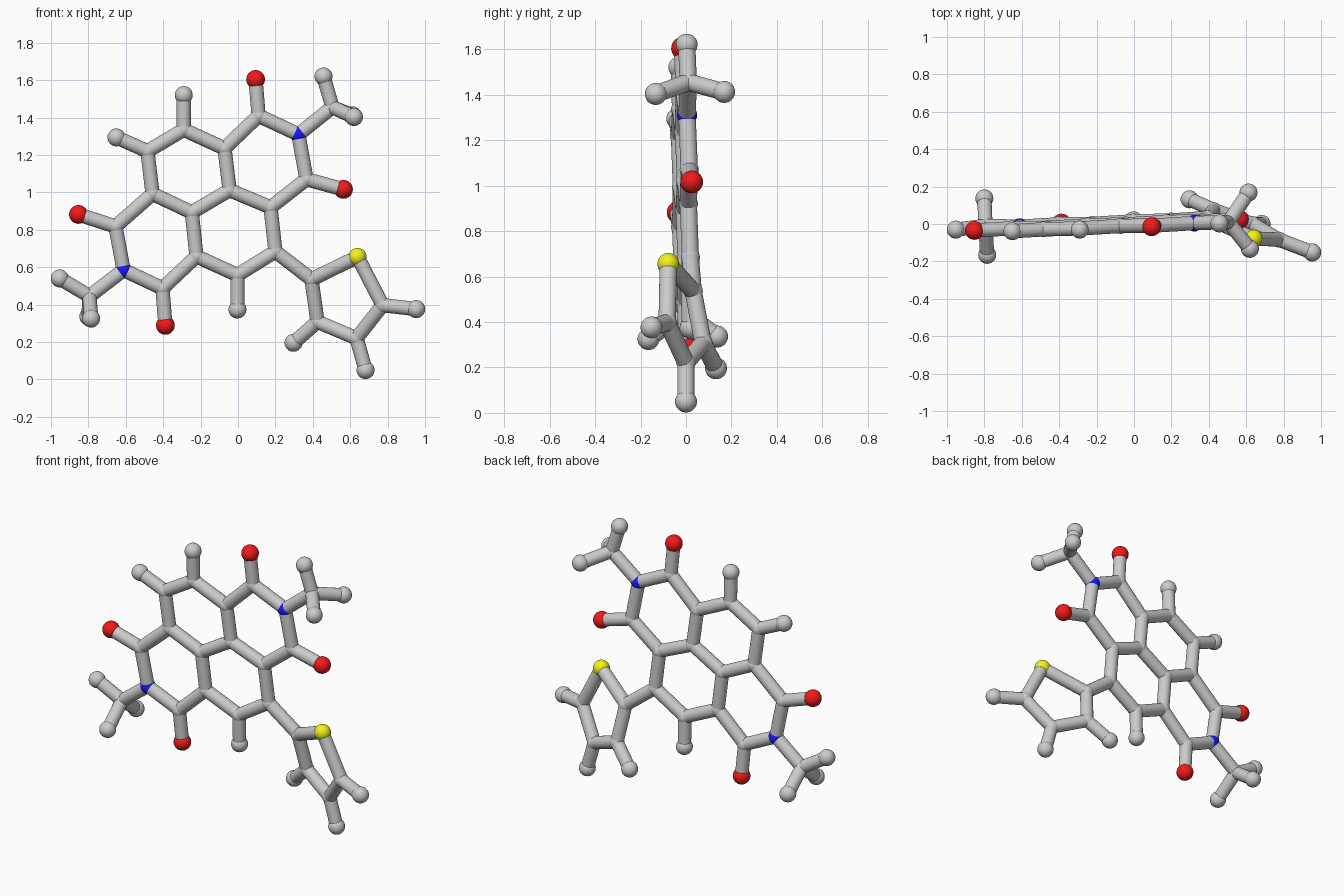
import bpy, bmesh, math
from mathutils import Vector, Matrix

if "Cube" in bpy.data.objects:
    bpy.data.objects.remove(bpy.data.objects["Cube"])

STICK, JOINT, BALL = 0.038, 0.042, 0.048


def flat(x, z):
    # fused ring system lies in one slightly tilted plane
    return Vector((x, 0.032 + 0.045 * x - 0.032 * z, z))


def mat(name, col):
    m = bpy.data.materials.new(name)
    m.diffuse_color = col
    m.use_nodes = True
    m.node_tree.nodes["Principled BSDF"].inputs["Base Color"].default_value = m.diffuse_color
    return m


def finish(name, bm, material=None):
    me = bpy.data.meshes.new(name)
    bm.to_mesh(me)
    bm.free()
    ob = bpy.data.objects.new(name, me)
    bpy.context.collection.objects.link(ob)
    if material:
        me.materials.append(material)
    bpy.ops.object.select_all(action='DESELECT')
    ob.select_set(True)
    bpy.context.view_layer.objects.active = ob
    bpy.ops.object.shade_smooth_by_angle(angle=math.radians(35))


def balls(name, keys, r, material=None):
    bm = bmesh.new()
    for k in keys:
        bmesh.ops.create_uvsphere(bm, u_segments=28, v_segments=18, radius=r,
                                  matrix=Matrix.Translation(P[k]))
    finish(name, bm, material)


def sticks(name, chains):
    bm = bmesh.new()
    for chain in chains:
        ks = chain.split()
        for a, b in zip(ks, ks[1:]):
            d = P[b] - P[a]
            m = (Matrix.Translation((P[a] + P[b]) / 2)
                 @ d.to_track_quat('Z', 'Y').to_matrix().to_4x4())
            bmesh.ops.create_cone(bm, cap_ends=True, segments=28, radius1=STICK,
                                  radius2=STICK, depth=d.length, matrix=m)
    finish(name, bm)


# atoms in the flat core
P = {k: flat(*v) for k, v in {
    'c1': (-.29, 1.335), 'c2': (-.484, 1.22), 'c3': (-.457, .992), 'c4': (-.247, .893),
    'c5': (-.045, 1.012), 'c6': (-.072, 1.235), 'c7': (.174, .92), 'c8': (.20, .684),
    'c9': (-.003, .558), 'c10': (-.222, .658),
    'c11': (.11, 1.41), 'c12': (.366, 1.07), 'c13': (-.655, .818), 'c14': (-.404, .487),
    'n1': (.323, 1.31), 'n2': (-.612, .585),
    'o1': (.094, 1.604), 'o2': (.564, 1.016), 'o3': (-.853, .882), 'o4': (-.388, .289),
    'h1': (-.29, 1.52), 'h2': (-.65, 1.294), 'h9': (-.003, .374)}.items()}

# methyl groups and the twisted five-sided ring
P.update({k: Vector(v) for k, v in {
    'm1': (.505, .01, 1.455), 'm1a': (.457, .003, 1.62),
    'm1b': (.62, -.133, 1.403), 'm1c': (.612, .168, 1.412),
    'm2': (-.794, -.01, .445), 'm2a': (-.953, -.03, .54),
    'm2b': (-.785, -.165, .325), 'm2c': (-.80, .137, .336),
    't1': (.393, .032, .535), 's': (.639, -.078, .655), 't4': (.773, -.083, .397),
    't3': (.634, 0, .22), 't2': (.425, .075, .308),
    'h4': (.953, -.152, .376), 'h3': (.682, 0, .05), 'h5': (.297, .132, .196)}.items()})

# bonds
sticks('core_ring_sticks', ['c1 c2 c3 c4 c5 c6 c1', 'c4 c10 c9 c8 c7 c5'])
sticks('upper_side_ring_sticks', ['c6 c11 n1 c12 c7', 'c11 o1', 'c12 o2'])
sticks('lower_side_ring_sticks', ['c3 c13 n2 c14 c10', 'c13 o3', 'c14 o4'])
sticks('core_end_sticks', ['c1 h1', 'c2 h2', 'c9 h9'])
sticks('upper_tripod_sticks', ['n1 m1 m1a', 'm1b m1 m1c'])
sticks('lower_tripod_sticks', ['n2 m2 m2a', 'm2b m2 m2c'])
sticks('five_ring_sticks', ['c8 t1 s t4 t3 t2 t1', 't4 h4', 't3 h3', 't2 h5'])

# atoms
balls('grey_joints', [k for k in P if k[0] == 'c' or k in ('m1', 'm2', 't1', 't2', 't3', 't4')], JOINT)
balls('grey_end_balls', [k for k in P if k[0] == 'h' or (k[0] == 'm' and len(k) == 3)], BALL)
balls('red_end_balls', ['o1', 'o2', 'o3', 'o4'], 0.05, mat('red', (.9, .01, .01, 1)))
balls('blue_joints', ['n1', 'n2'], 0.0445, mat('blue', (.01, .01, .9, 1)))
balls('yellow_joint', ['s'], BALL, mat('yellow', (.9, .9, .01, 1)))
